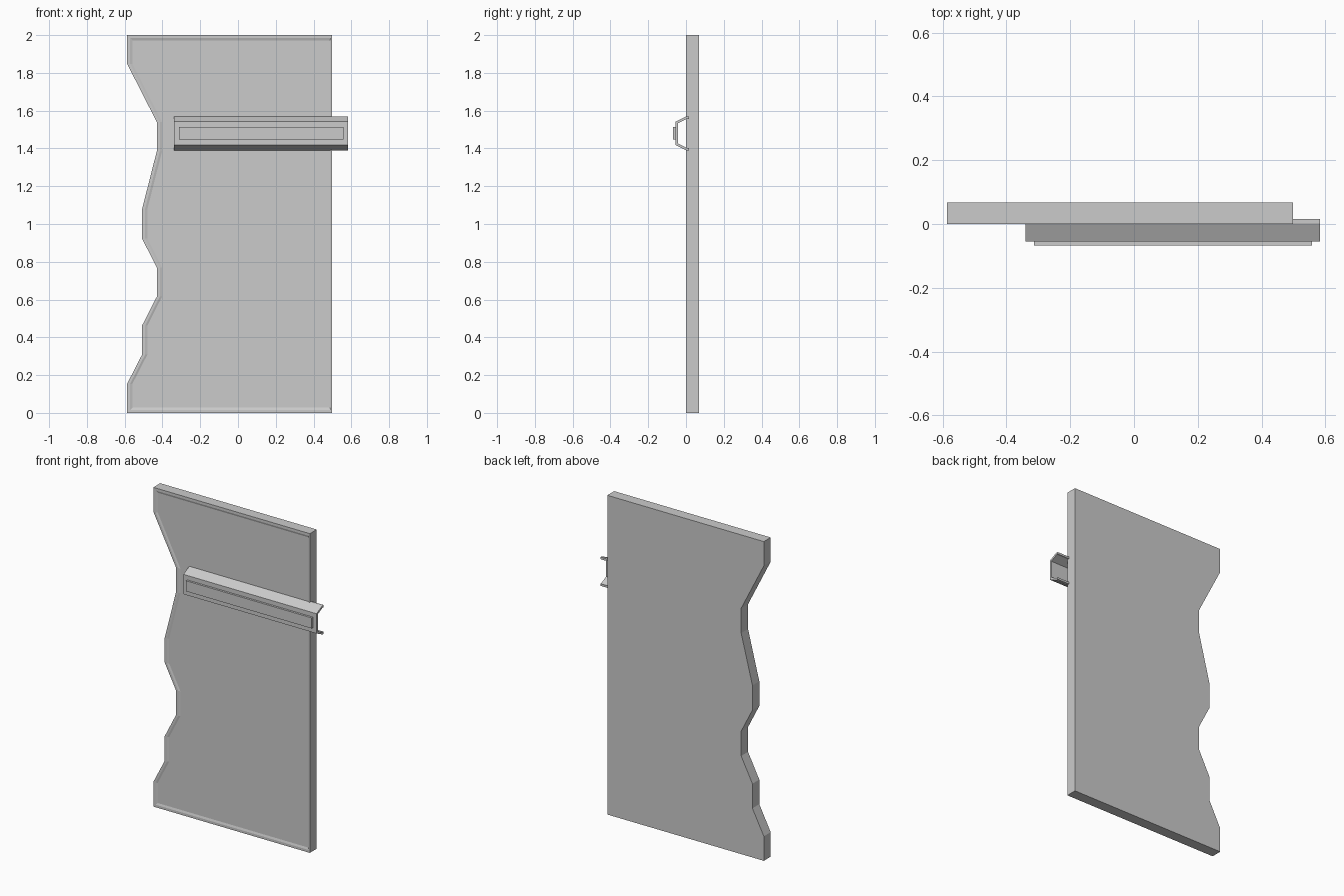
import bpy
import bmesh

cube = bpy.data.objects.get("Cube")
if cube:
    bpy.data.objects.remove(cube, do_unlink=True)

# Single flat grey
grey = bpy.data.materials.new("plain_grey")
grey.use_nodes = True
GREY = (0.6, 0.6, 0.6, 1)
grey.diffuse_color = GREY
grey.node_tree.nodes["Principled BSDF"].inputs["Base Color"].default_value = GREY


def finish(name, bm):
    bmesh.ops.recalc_face_normals(bm, faces=bm.faces)
    mesh = bpy.data.meshes.new(name)
    bm.to_mesh(mesh)
    bm.free()
    mesh.materials.append(grey)
    obj = bpy.data.objects.new(name, mesh)
    bpy.context.collection.objects.link(obj)
    return obj


def bridge(bm, a, b):
    for i in range(len(a)):
        j = (i + 1) % len(a)
        bm.faces.new((a[i], a[j], b[j], b[i]))


def loft(name, loops):
    """Skin a closed solid through matching point loops, capped at both ends."""
    bm = bmesh.new()
    rings = [[bm.verts.new(p) for p in loop] for loop in loops]
    for a, b in zip(rings, rings[1:]):
        bridge(bm, a, b)
    bm.faces.new(rings[0])
    bm.faces.new(rings[-1])
    return finish(name, bm)


# Panel: wavy left edge, straight right edge, shallow recessed front
RIGHT, HEIGHT, BACK = 0.498, 2.0, 0.068
EDGE = [(-0.587, 0), (-0.587, 0.154), (-0.508, 0.308), (-0.508, 0.462),
        (-0.43, 0.615), (-0.43, 0.77), (-0.508, 0.923), (-0.508, 1.078),
        (-0.43, 1.385), (-0.43, 1.54), (-0.587, 1.848), (-0.587, HEIGHT)]


def panel_loop(y, inset=0.0, right_inset=0.0):
    pts = [(x + inset, y, min(max(z, inset), HEIGHT - inset)) for x, z in EDGE]
    r = RIGHT - right_inset
    return pts + [(r, y, HEIGHT - inset), (r, y, inset)]


loft("door_panel", [panel_loop(BACK), panel_loop(0),
                    panel_loop(0, 0.016, 0.006), panel_loop(0.004, 0.028, 0.012)])

# Handle rail: thin bent channel, mirrored about its mid height
MID, X0, X1 = 1.48, -0.34, 0.583
outer = [(0.015, 0.09), (0.002, 0.09), (-0.055, 0.062)]
inner = [(-0.042, 0.054), (0.005, 0.077), (0.015, 0.077)]
section = (outer + [(y, -z) for y, z in reversed(outer)]
           + [(y, -z) for y, z in reversed(inner)] + inner)
loft("handle_rail", [[(x, y, MID + z) for y, z in section] for x in (X0, X1)])

# Raised strip on the front of the rail
bm = bmesh.new()
bmesh.ops.create_cube(bm, size=1)
bmesh.ops.scale(bm, vec=(0.871, 0.014, 0.066), verts=bm.verts)
bmesh.ops.translate(bm, vec=(0.1225, -0.061, 1.481), verts=bm.verts)
finish("handle_strip", bm)
